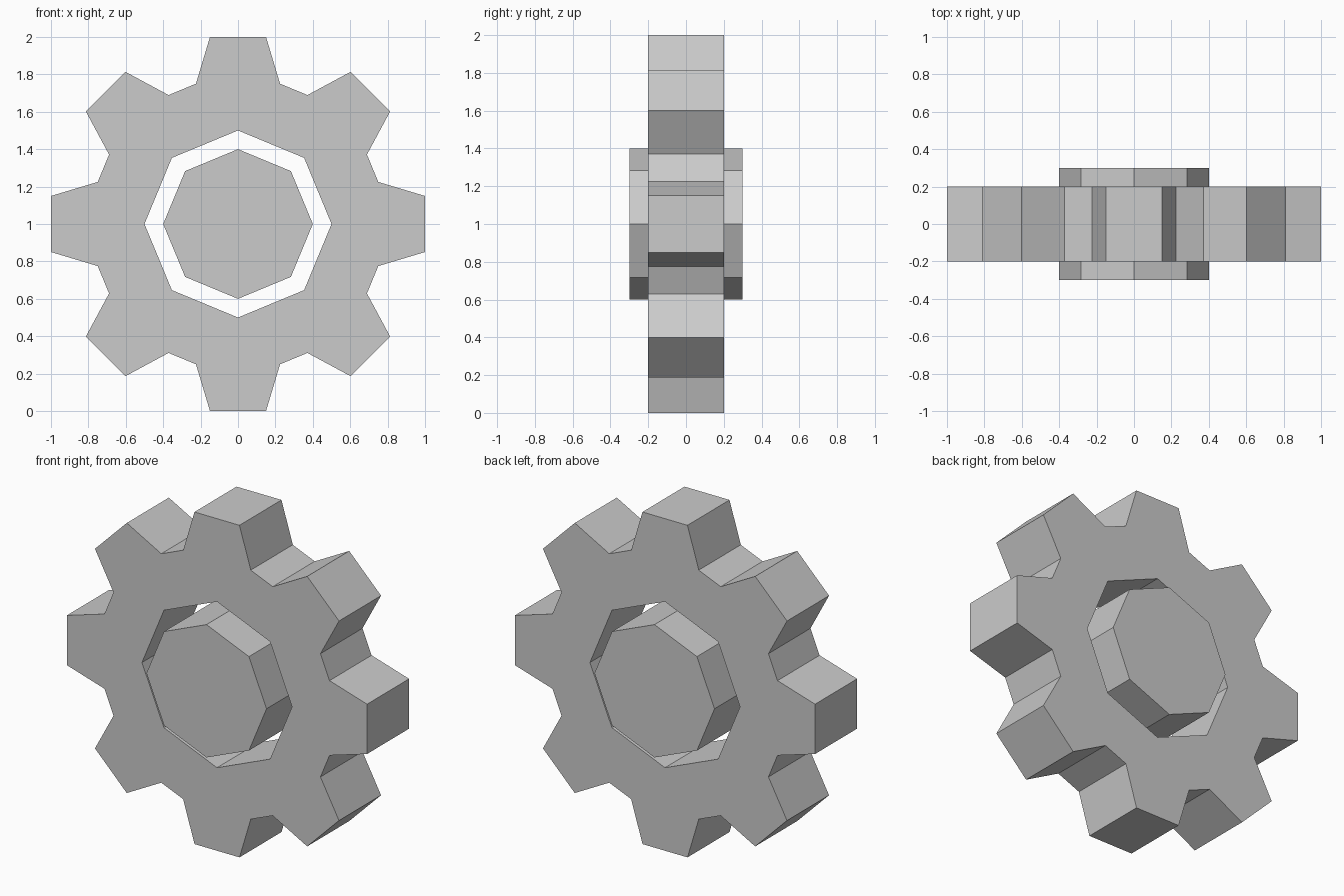
import bpy
from math import sin, cos, pi, radians

if "Cube" in bpy.data.objects:
    bpy.data.objects.remove(bpy.data.objects["Cube"])

TEETH = 8
CENTRE_Z = 1.0


def ring(radius):
    """Octagon with a corner pointing straight up."""
    return [(radius * sin(2 * pi * i / TEETH), radius * cos(2 * pi * i / TEETH))
            for i in range(TEETH)]


def gear_outline():
    """One tooth profile repeated around the centre."""
    tooth = [(-0.225, 0.75), (-0.15, 1.0), (0.15, 1.0), (0.225, 0.75)]
    pts = []
    for i in range(TEETH):
        a = 2 * pi * i / TEETH
        pts += [(x * cos(a) + y * sin(a), y * cos(a) - x * sin(a)) for x, y in tooth]
    return pts


def plate(name, outlines, depth):
    """Filled profile (later outlines are holes), extruded along y."""
    curve = bpy.data.curves.new(name, 'CURVE')
    curve.dimensions = '2D'
    curve.fill_mode = 'BOTH'
    curve.extrude = depth / 2
    for pts in outlines:
        s = curve.splines.new('POLY')
        s.points.add(len(pts) - 1)
        for p, (x, y) in zip(s.points, pts):
            p.co = (x, y, 0, 1)
        s.use_cyclic_u = True
        s.use_smooth = False
    obj = bpy.data.objects.new(name, curve)
    bpy.context.collection.objects.link(obj)
    obj.location.z = CENTRE_Z
    obj.rotation_euler.x = radians(90)
    bpy.ops.object.select_all(action='DESELECT')
    obj.select_set(True)
    bpy.context.view_layer.objects.active = obj
    bpy.ops.object.convert(target='MESH')
    # Weld caps to walls and keep flat faces
    bpy.ops.object.mode_set(mode='EDIT')
    bpy.ops.mesh.select_all(action='SELECT')
    bpy.ops.mesh.remove_doubles(threshold=0.0001)
    bpy.ops.mesh.normals_make_consistent(inside=False)
    bpy.ops.mesh.dissolve_limited(angle_limit=radians(1))
    bpy.ops.object.mode_set(mode='OBJECT')
    bpy.ops.object.shade_flat()


# Toothed ring with an octagonal hole
plate("gear_ring", [gear_outline(), ring(0.5)], 0.4)

# Free-standing octagonal axle in the middle
plate("axle", [ring(0.4)], 0.6)
